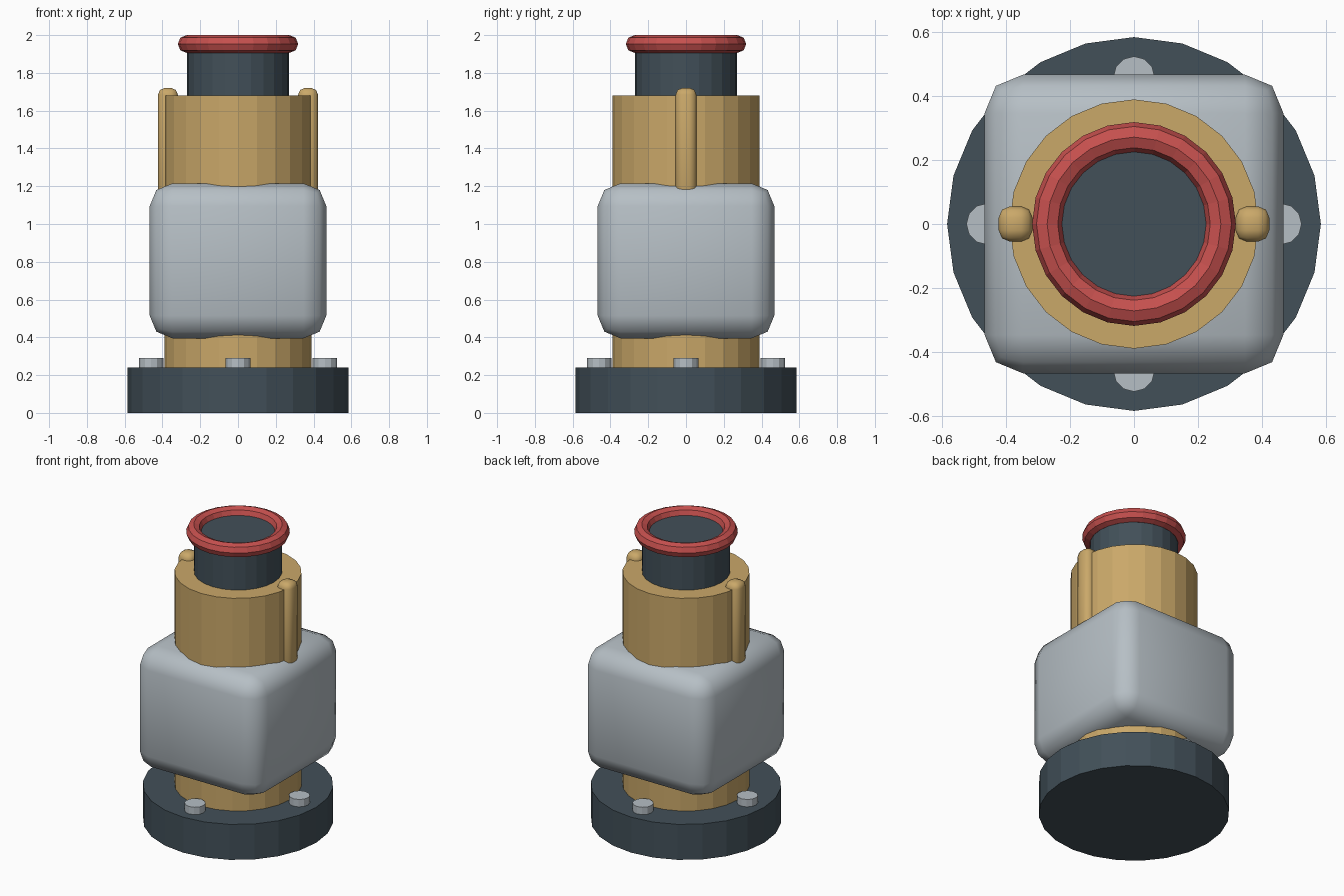
import bpy
import math

default = bpy.data.objects.get("Cube")
if default:
    bpy.data.objects.remove(default, do_unlink=True)


def material(name, rgb):
    linear = [((c / 255 + 0.055) / 1.055) ** 2.4 for c in rgb]
    mat = bpy.data.materials.new(name)
    mat.use_nodes = True
    mat.diffuse_color = (*linear, 1)
    mat.node_tree.nodes["Principled BSDF"].inputs["Base Color"].default_value = (*linear, 1)
    return mat


slate = material("dark slate", (66, 80, 89))
brass = material("brass", (202, 168, 105))
steel = material("light steel", (182, 191, 197))
red = material("red", (198, 80, 78))


def finish(name, mat):
    obj = bpy.context.object
    obj.name = name
    obj.data.materials.append(mat)
    return obj


def cylinder(name, mat, radius, low, high, x=0, y=0, sides=24):
    bpy.ops.mesh.primitive_cylinder_add(vertices=sides, radius=radius, depth=high - low,
                                        location=(x, y, (low + high) / 2))
    return finish(name, mat)


def rounded_box(name, mat, size, low, x=0, bevel=0.1):
    bpy.ops.mesh.primitive_cube_add(size=1, location=(x, 0, low + size[2] / 2))
    obj = finish(name, mat)
    obj.scale = size
    bpy.ops.object.transform_apply(location=False, rotation=False, scale=True)
    mod = obj.modifiers.new("Rounded edges", 'BEVEL')
    mod.width = bevel
    mod.segments = 2
    bpy.ops.object.shade_smooth()
    return obj


# Base flange, main barrel and upper neck
cylinder("base_flange", slate, 0.585, 0, 0.24)
cylinder("barrel", brass, 0.39, 0.2, 1.68)
cylinder("neck", slate, 0.27, 1.6, 1.955)

# Red rim around the mouth
bpy.ops.mesh.primitive_torus_add(major_radius=0.272, minor_radius=0.047, major_segments=24,
                                 minor_segments=8, location=(0, 0, 1.953))
finish("rim_ring", red)

# Rounded housing block
rounded_box("housing", steel, (0.935, 0.935, 0.82), 0.395, bevel=0.12)

# Side ribs
for side, x in (("left", 0.371), ("right", -0.371)):
    rounded_box(side + "_rib", brass, (0.105, 0.11, 0.62), 1.1, x, 0.035)

# Flange bolts
for i, place in enumerate(("left", "back", "right", "front")):
    angle = i * math.pi / 2
    cylinder(place + "_bolt", steel, 0.065, 0.2, 0.29,
             0.46 * math.cos(angle), 0.46 * math.sin(angle), 12)
